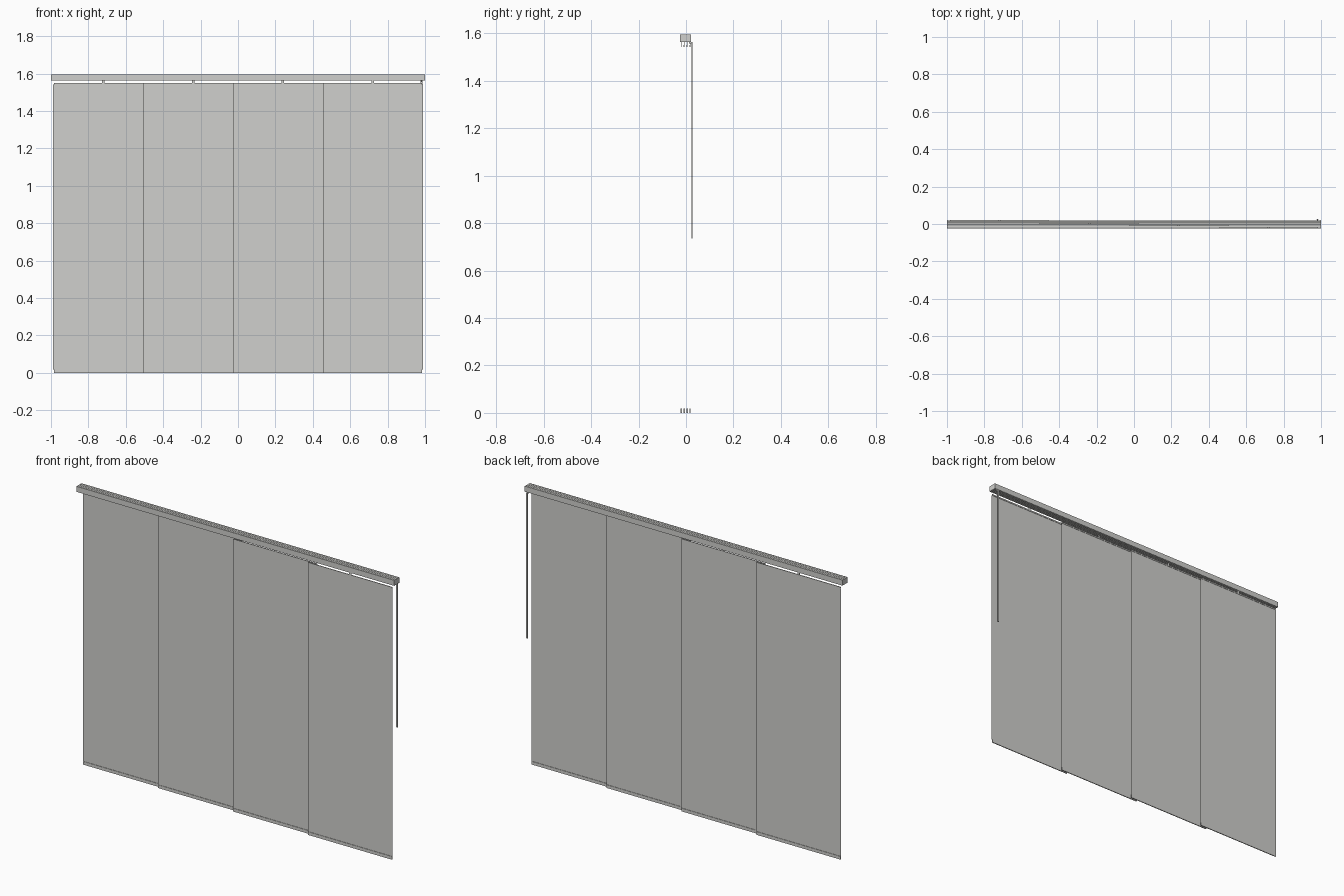
import bpy, bmesh

if "Cube" in bpy.data.objects:
    bpy.data.objects.remove(bpy.data.objects["Cube"])

grey = bpy.data.materials.new("warm_light_grey")
grey.diffuse_color = (0.63, 0.63, 0.61, 1)
grey.use_nodes = True
grey.node_tree.nodes["Principled BSDF"].inputs["Base Color"].default_value = grey.diffuse_color


def make_object(name, bm):
    mesh = bpy.data.meshes.new(name)
    bm.to_mesh(mesh)
    bm.free()
    mesh.materials.append(grey)
    ob = bpy.data.objects.new(name, mesh)
    bpy.context.collection.objects.link(ob)
    return ob


def add_box(bm, x0, x1, y0, y1, z0, z1):
    res = bmesh.ops.create_cube(bm, size=1)
    for v in res["verts"]:
        v.co.x = (x0 + x1) / 2 + v.co.x * (x1 - x0)
        v.co.y = (y0 + y1) / 2 + v.co.y * (y1 - y0)
        v.co.z = (z0 + z1) / 2 + v.co.z * (z1 - z0)


RAIL_Y0, RAIL_Y1 = -0.0245, 0.0215
RAIL_Z0, RAIL_Z1 = 1.563, 1.594
PANEL_W, PANEL_TOP = 0.534, 1.55
TRACKS = [0.0175, 0.005, -0.0075, -0.02]   # left panel runs at the back
CENTRES = [-0.721, -0.24, 0.24, 0.721]

# Head rail: two walls, end caps, slotted top and bottom plates
bm = bmesh.new()
T = 0.002
for y in (RAIL_Y0, RAIL_Y1 - T):
    add_box(bm, -1, 1, y, y + T, RAIL_Z0, RAIL_Z1)
for x in (-1, 1 - T):
    add_box(bm, x, x + T, RAIL_Y0 + T, RAIL_Y1 - T, RAIL_Z0, RAIL_Z1)
slots = sorted(TRACKS)
starts = [RAIL_Y0 + T] + [y + 0.001 for y in slots]
ends = [y - 0.001 for y in slots] + [RAIL_Y1 - T]
for a, b in zip(starts, ends):
    for z in (RAIL_Z0, RAIL_Z1 - T):
        add_box(bm, -1 + T, 1 - T, a, b, z, z + T)
make_object("head_rail", bm)

# Sliding panels
for i, (cx, y) in enumerate(zip(CENTRES, TRACKS), 1):
    x0, x1 = cx - PANEL_W / 2, cx + PANEL_W / 2
    inset = 0.003

    # Fabric sheet, a single thin surface
    bm = bmesh.new()
    corners = [(x0, 0.018), (x1, 0.018), (x1, PANEL_TOP - 0.008), (x0, PANEL_TOP - 0.008)]
    bm.faces.new([bm.verts.new((x, y, z)) for x, z in corners])
    make_object(f"fabric_panel_{i}", bm)

    # Weighted bar along the bottom
    bm = bmesh.new()
    add_box(bm, x0 + inset, x1 - inset, y - 0.0025, y + 0.0025, 0, 0.018)
    make_object(f"bottom_bar_{i}", bm)

    # Top strip with its carrier reaching into the rail
    bm = bmesh.new()
    add_box(bm, x0 + inset, x1 - inset, y - 0.002, y + 0.002, PANEL_TOP - 0.008, PANEL_TOP)
    add_box(bm, cx - 0.007, cx + 0.007, y - 0.001, y + 0.001, PANEL_TOP, RAIL_Z0 + 0.006)
    make_object(f"panel_carrier_{i}", bm)

# Flat pull wand hanging behind the right end
WX, WY = 0.982, 0.0255
bm = bmesh.new()
add_box(bm, WX - 0.005, WX + 0.005, WY - 0.002, WY + 0.002, 0.735, 1.562)
make_object("pull_wand", bm)

# Small clip joining the wand to the rail
bm = bmesh.new()
add_box(bm, WX - 0.003, WX + 0.003, RAIL_Y1 - 0.008, WY, 1.556, RAIL_Z0)
make_object("wand_clip", bm)
